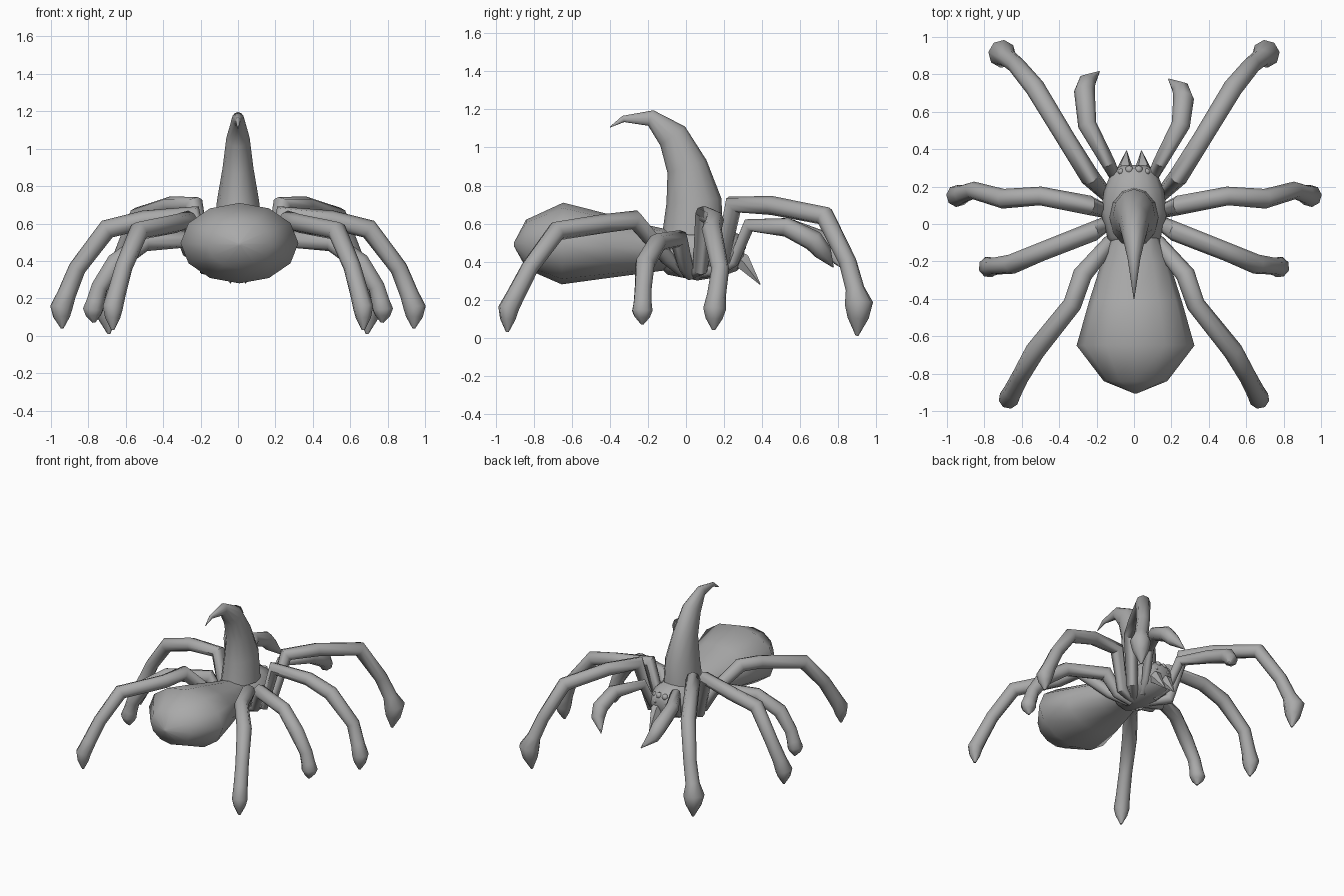
import bpy, bmesh, math
from mathutils import Vector

cube = bpy.data.objects.get("Cube")
if cube:
    bpy.data.objects.remove(cube, do_unlink=True)

grey = bpy.data.materials.new("plain_grey")
grey.use_nodes = True
COLOUR = (0.4, 0.4, 0.4, 1)
grey.diffuse_color = COLOUR
grey.node_tree.nodes["Principled BSDF"].inputs["Base Color"].default_value = COLOUR


def finish(bm, name, angle=50):
    bmesh.ops.recalc_face_normals(bm, faces=bm.faces)
    mesh = bpy.data.meshes.new(name)
    bm.to_mesh(mesh)
    bm.free()
    mesh.materials.append(grey)
    obj = bpy.data.objects.new(name, mesh)
    bpy.context.collection.objects.link(obj)
    bpy.ops.object.select_all(action='DESELECT')
    obj.select_set(True)
    bpy.context.view_layer.objects.active = obj
    bpy.ops.object.shade_smooth_by_angle(angle=math.radians(angle))
    return obj


def loft(name, path, radii, side, sides=8, angle=50):
    """Sweep elliptical rings along a path; each radius is (across, upright)."""
    pts = [Vector(p) for p in path]
    side = Vector(side).normalized()
    bm = bmesh.new()
    rings = []
    for i, p in enumerate(pts):
        before = (p - pts[max(i - 1, 0)]).normalized()
        after = (pts[min(i + 1, len(pts) - 1)] - p).normalized()
        along = (before + after).normalized()
        across = (side - along * side.dot(along)).normalized()
        up = along.cross(across)
        a, b = radii[i]
        ring = []
        for k in range(sides):
            t = math.tau * k / sides
            ring.append(bm.verts.new(p + across * a * math.cos(t) + up * b * math.sin(t)))
        rings.append(ring)
    for lo, hi in zip(rings, rings[1:]):
        for k in range(sides):
            n = (k + 1) % sides
            bm.faces.new((lo[k], lo[n], hi[n], hi[k]))
    bm.faces.new(rings[0])
    bm.faces.new(rings[-1])
    return finish(bm, name, angle)


def body(name, sections, sides, x=0):
    """Sections along y: (y, half width, bottom, top)."""
    path = [(x, y, (lo + hi) / 2) for y, w, lo, hi in sections]
    radii = [(w, (hi - lo) / 2) for y, w, lo, hi in sections]
    return loft(name, path, radii, (1, 0, 0), sides, 60)


# Body
body("abdomen", [(-0.905, 0.01, 0.48, 0.5), (-0.84, 0.17, 0.36, 0.62),
                 (-0.65, 0.315, 0.28, 0.71), (-0.42, 0.25, 0.31, 0.65),
                 (-0.2, 0.18, 0.34, 0.59), (-0.06, 0.12, 0.36, 0.56)], 12, 0.008)
body("head", [(-0.13, 0.09, 0.38, 0.55), (-0.08, 0.14, 0.33, 0.575),
              (0.06, 0.178, 0.3, 0.585), (0.18, 0.16, 0.32, 0.58),
              (0.28, 0.12, 0.35, 0.54), (0.305, 0.08, 0.38, 0.5)], 12)

# Curved horn on the back
loft("horn",
     [(0, 0.035, 0.54), (0, 0.042, 0.72), (0, 0.005, 0.9), (0, -0.07, 1.06),
      (0, -0.185, 1.155), (0, -0.33, 1.15), (0, -0.4, 1.107)],
     [(0.13, 0.16), (0.113, 0.145), (0.082, 0.108), (0.062, 0.082),
      (0.034, 0.043), (0.013, 0.017), (0.002, 0.002)], (1, 0, 0), 12)

# Legs: root, hip, knee, shin, ankle, bend, foot, tip
LEGS = {
    "head_end_leg": (0.075, [(0.04, 0.06, 0.34), (0.17, 0.18, 0.36), (0.235, 0.25, 0.7),
                             (0.36, 0.45, 0.695), (0.53, 0.73, 0.64), (0.63, 0.85, 0.4),
                             (0.705, 0.91, 0.18), (0.69, 0.9, 0.01)]),
    "upper_middle_leg": (0.06, [(0.04, 0.04, 0.34), (0.17, 0.075, 0.36), (0.24, 0.1, 0.65),
                                (0.5, 0.15, 0.62), (0.7, 0.135, 0.57), (0.86, 0.18, 0.36),
                                (0.945, 0.15, 0.15), (0.94, 0.145, 0.04)]),
    "lower_middle_leg": (0.057, [(0.04, 0.02, 0.33), (0.15, 0, 0.37), (0.22, -0.04, 0.52),
                                 (0.5, -0.15, 0.5), (0.655, -0.215, 0.39), (0.74, -0.225, 0.26),
                                 (0.775, -0.23, 0.14), (0.77, -0.23, 0.07)]),
    "abdomen_end_leg": (0.055, [(0.04, -0.01, 0.34), (0.13, -0.1, 0.42), (0.275, -0.27, 0.62),
                                (0.33, -0.43, 0.6), (0.53, -0.68, 0.56), (0.61, -0.82, 0.37),
                                (0.67, -0.935, 0.15), (0.67, -0.94, 0.03)]),
}
for name, (foot, path) in LEGS.items():
    # the foot is a bulb: a narrow neck above it and a rounded lower ring
    bend, toe, tip = (Vector(p) for p in path[5:])
    full = path[:6] + [bend.lerp(toe, 0.65), toe, toe.lerp(tip, 0.45), tip]
    radii = [(r, r) for r in (0.03, 0.04, 0.052, 0.05, 0.053, 0.047, 0.05,
                              foot, foot * 0.75, 0.008)]
    for word, s in (("left", 1), ("right", -1)):
        mirrored = [(p[0] * s, p[1], p[2]) for p in full]
        reach = Vector(mirrored[-1]) - Vector(mirrored[0])
        loft(word + "_" + name, mirrored, radii, (-reach.y, reach.x, 0), 8)

# Feelers, fangs and eyes
for word, s in (("left", 1), ("right", -1)):
    lift = 0 if s > 0 else 0.04
    loft(word + "_feeler",
         [(s * x, y + lift * (y > 0.6), z) for x, y, z in
          [(0.05, 0.15, 0.34), (0.1, 0.25, 0.4), (0.14, 0.33, 0.59), (0.25, 0.53, 0.58),
           (0.265, 0.67, 0.51), (0.25, 0.72, 0.45), (0.185, 0.775, 0.37)]],
         [(r, r) for r in (0.025, 0.03, 0.038, 0.05, 0.056, 0.048, 0.003)], (1, -0.2 * s, 0), 8)
    loft(word + "_fang",
         [(s * 0.045, 0.24, 0.43), (s * 0.048, 0.3, 0.4), (s * 0.04, 0.39, 0.28)],
         [(0.038, 0.05), (0.042, 0.048), (0.003, 0.003)], (1, 0, 0), 6)
    for kind, x, y, z, r in (("large_eye", 0.025, 0.29, 0.52, 0.023),
                             ("outer_eye", 0.07, 0.28, 0.515, 0.017),
                             ("lower_eye", 0.05, 0.3, 0.475, 0.016)):
        bm = bmesh.new()
        bmesh.ops.create_uvsphere(bm, u_segments=10, v_segments=6, radius=r)
        bmesh.ops.translate(bm, verts=bm.verts, vec=(s * x, y, z))
        finish(bm, word + "_" + kind)
